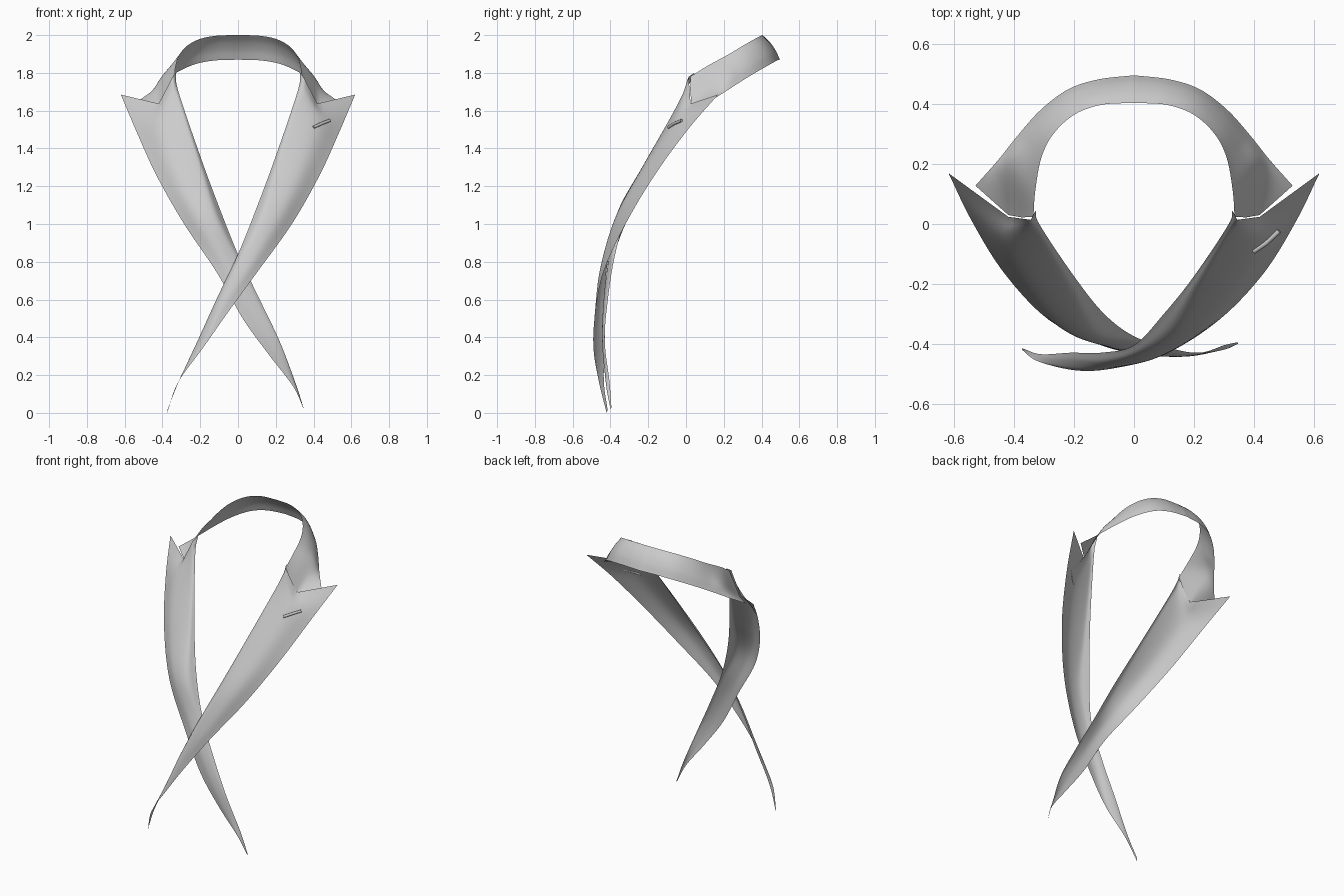
import bpy
from mathutils import Vector as V

if "Cube" in bpy.data.objects:
    bpy.data.objects.remove(bpy.data.objects["Cube"])


def spline(pts, n, straight=0.0):
    """Curve through pts, n steps per span; straight=1 gives sharp corners."""
    p = [2 * pts[0] - pts[1]] + pts + [2 * pts[-1] - pts[-2]]
    out = []
    for i in range(1, len(p) - 2):
        a, b, c, d = p[i - 1:i + 3]
        for k in range(n):
            t = k / n
            q = 0.5 * (2 * b + (c - a) * t + (2 * a - 5 * b + 4 * c - d) * t * t
                       + (3 * b - a - 3 * c + d) * t ** 3)
            out.append(q.lerp(b.lerp(c, t), straight))
    return out + [pts[-1].copy()]


def cloth(name, sections, nu=8, nv=6):
    """Smooth sheet through cross-sections; the first one has sharp corners."""
    rails = [spline(list(r), nu) for r in zip(*sections)]
    rows = [spline(list(s), nv, max(0, 1 - i / nu)) for i, s in enumerate(zip(*rails))]
    w = len(rows[0])
    verts = [p for r in rows for p in r]
    faces = [(i * w + j, i * w + j + 1, (i + 1) * w + j + 1, (i + 1) * w + j)
             for i in range(len(rows) - 1) for j in range(w - 1)]
    me = bpy.data.meshes.new(name)
    me.from_pydata(verts, [], faces)
    me.polygons.foreach_set("use_smooth", [True] * len(faces))
    ob = bpy.data.objects.new(name, me)
    bpy.context.collection.objects.link(ob)
    return ob


def vecs(rows, sx=1):
    return [[V((sx * x, y, z)) for x, y, z in r] for r in rows]


# Lapels: each section runs turned-under edge, roll line, middle, outer edge
upper = [
    [(.329, .045, 1.80), (.345, .014, 1.78), (.42, .024, 1.637), (.62, .17, 1.685)],
    [(.315, -.003, 1.70), (.325, -.04, 1.64), (.43, -.06, 1.54), (.542, .01, 1.50)],
    [(.20, -.175, 1.36), (.22, -.215, 1.33), (.325, -.235, 1.27), (.433, -.165, 1.26)],
    [(.10, -.30, 1.09), (.13, -.36, 1.06), (.21, -.365, 1.03), (.285, -.32, 1.0)],
]
lower_front = [
    [(0, -.405, .84), (.015, -.435, .82), (.06, -.45, .78), (.105, -.435, .75)],
    [(-.11, -.43, .61), (-.10, -.46, .60), (-.08, -.478, .57), (-.055, -.48, .53)],
    [(-.21, -.43, .39), (-.205, -.455, .385), (-.195, -.482, .365), (-.185, -.49, .345)],
    [(-.312, -.435, .17), (-.314, -.445, .168), (-.316, -.455, .164), (-.318, -.46, .16)],
    [(-.374, -.415, .015), (-.374, -.417, .01), (-.375, -.418, .005), (-.375, -.42, 0)],
]
lower_back = [
    [(0, -.375, .84), (.015, -.395, .82), (.06, -.415, .78), (.11, -.405, .74)],
    [(-.12, -.415, .59), (-.105, -.43, .57), (-.07, -.44, .54), (-.025, -.435, .50)],
    [(-.22, -.43, .38), (-.21, -.437, .37), (-.185, -.442, .34), (-.162, -.437, .31)],
    [(-.302, -.405, .165), (-.30, -.412, .16), (-.297, -.42, .15), (-.292, -.422, .14)],
    [(-.346, -.395, .03), (-.347, -.396, .025), (-.348, -.398, .022), (-.348, -.40, .02)],
]
cloth("front_lapel", vecs(upper + lower_front))
cloth("back_lapel", vecs(upper + lower_back, -1))

# Collar: fold line and outer edge from centre back to the notch, mirrored
fold = [(0, .405, 2.0), (.11, .398, 1.997), (.20, .365, 1.98), (.27, .30, 1.943),
        (.31, .22, 1.895), (.33, .11, 1.835)]
outer = [(0, .497, 1.87), (.12, .483, 1.866), (.22, .45, 1.848), (.31, .383, 1.81),
         (.385, .30, 1.76), (.453, .215, 1.705)]
sections = []
for a, b in zip(fold, outer):
    a, b = V(a), V(b)
    bulge = V((a.x * .02, .008, .006))
    sections.append([a, a.lerp(b, .33) + bulge, a.lerp(b, .67) + bulge, b])
sections += vecs([[(.336, .024, 1.78), (.374, .022, 1.706), (.42, .03, 1.63), (.53, .128, 1.65)]])
collar = cloth("collar", sections[::-1])
mod = collar.modifiers.new("Mirror", 'MIRROR')
mod.use_clip = True

# Buttonhole: short stitched bar on the front lapel
cu = bpy.data.curves.new("buttonhole", 'CURVE')
cu.dimensions = '3D'
cu.bevel_depth = .008
cu.bevel_resolution = 3
cu.use_fill_caps = True
sp = cu.splines.new('POLY')
sp.points.add(2)
for p, co in zip(sp.points, [(.40, -.092, 1.512), (.443, -.063, 1.532), (.485, -.024, 1.548)]):
    p.co = (*co, 1)
bpy.context.collection.objects.link(bpy.data.objects.new("buttonhole", cu))
